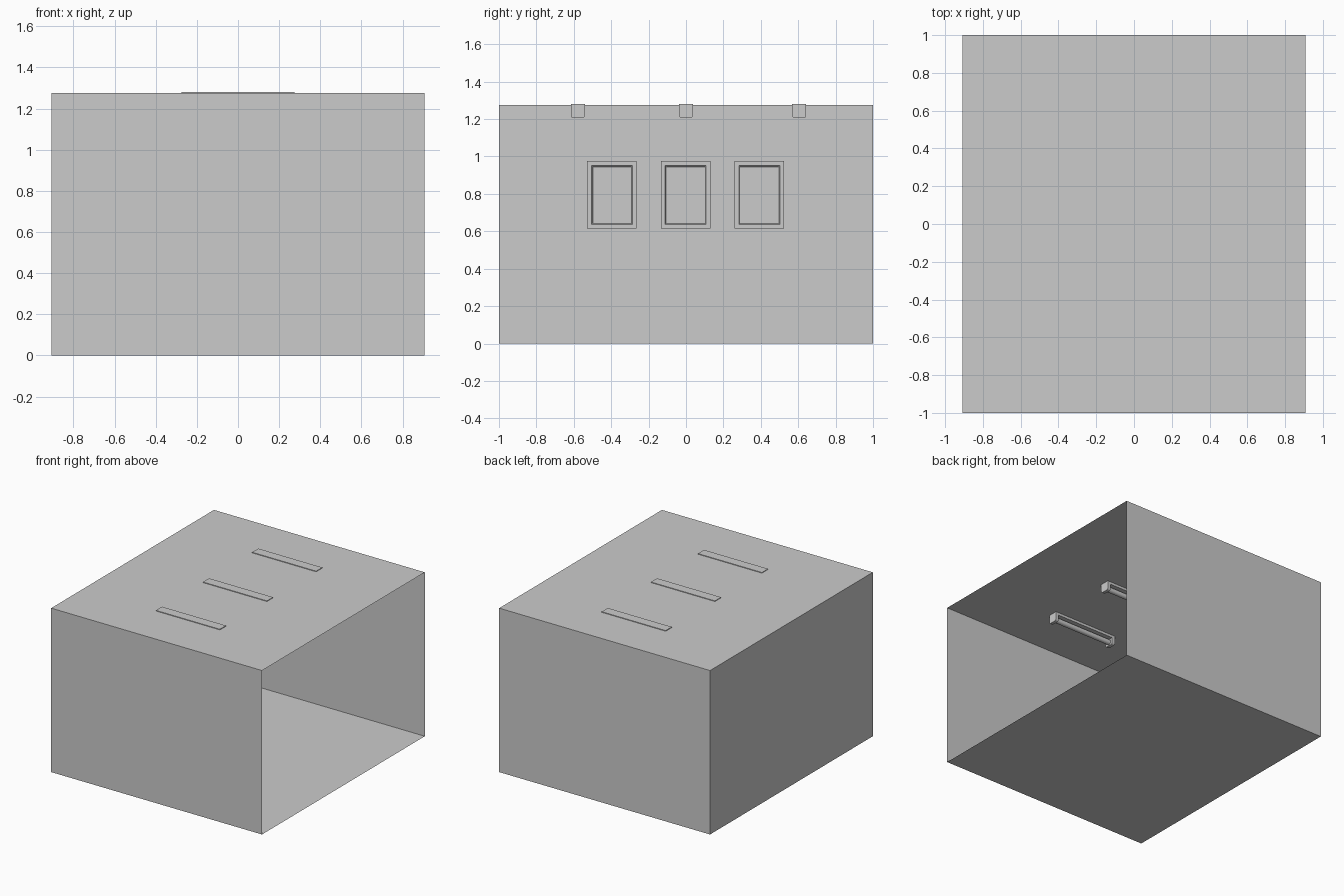
import bpy, bmesh, math
from mathutils import Matrix, Vector

if "Cube" in bpy.data.objects:
    bpy.data.objects.remove(bpy.data.objects["Cube"])

X, Y, H = 0.907, 1.0, 1.275


def finish(bm, name):
    mesh = bpy.data.meshes.new(name)
    bm.to_mesh(mesh)
    bm.free()
    ob = bpy.data.objects.new(name, mesh)
    bpy.context.collection.objects.link(ob)
    return ob


def add_box(bm, lo, hi):
    lo, hi = Vector(lo), Vector(hi)
    mat = Matrix.Translation((lo + hi) / 2) @ Matrix.Diagonal((*(hi - lo), 1))
    return bmesh.ops.create_cube(bm, size=1, matrix=mat)["verts"]


# Room shell: thin sheets, open on the right side
bm = bmesh.new()
add_box(bm, (-X, -Y, 0), (X, Y, H))
bmesh.ops.delete(bm, geom=[f for f in bm.faces if f.normal.x > 0.9], context='FACES_ONLY')
finish(bm, "room_shell")


# Picture frames on the left wall, with a stepped recess
def picture(name, y):
    bm = bmesh.new()
    add_box(bm, (-X + 0.001, y - 0.1325, 0.615), (-X + 0.02, y + 0.1325, 0.975))
    bm.normal_update()
    face = [f for f in bm.faces if f.normal.x > 0.9]
    for thickness, depth in ((0.032, 0), (0.006, -0.006), (0.004, 0), (0.0005, -0.005)):
        bmesh.ops.inset_region(bm, faces=face, thickness=thickness, depth=depth)
    finish(bm, name)


for i, y in enumerate((-0.396, -0.002, 0.392)):
    picture(f"picture_frame_{i + 1}", y)


# Strip lights: base plate through the ceiling, rounded end caps and a tube
def strip_light(name, y):
    w, half, cap = 0.0375, 0.275, 0.025
    bm = bmesh.new()
    add_box(bm, (-half + cap, y - w, 1.255), (half - cap, y + w, 1.28))
    for s in (-1, 1):
        a, b = sorted((s * half, s * (half - cap)))
        verts = add_box(bm, (a, y - w, 1.205), (b, y + w, 1.28))
        edges = {e for v in verts for e in v.link_edges
                 if all(p.co.z < 1.21 for p in e.verts)
                 and abs(e.verts[0].co.y - e.verts[1].co.y) < 1e-4}
        bmesh.ops.bevel(bm, geom=list(edges), offset=0.014, segments=3,
                        profile=0.5, affect='EDGES')
    mat = Matrix.Translation((0, y, 1.232)) @ Matrix.Rotation(math.pi / 2, 4, 'Y')
    bmesh.ops.create_cone(bm, cap_ends=True, segments=16, radius1=0.02, radius2=0.02,
                          depth=2 * (half - cap), matrix=mat)
    ob = finish(bm, name)
    bpy.context.view_layer.objects.active = ob
    ob.select_set(True)
    bpy.ops.object.shade_smooth_by_angle(angle=math.radians(35))
    ob.select_set(False)


for i, y in enumerate((-0.578, 0.0, 0.605)):
    strip_light(f"ceiling_light_{i + 1}", y)
